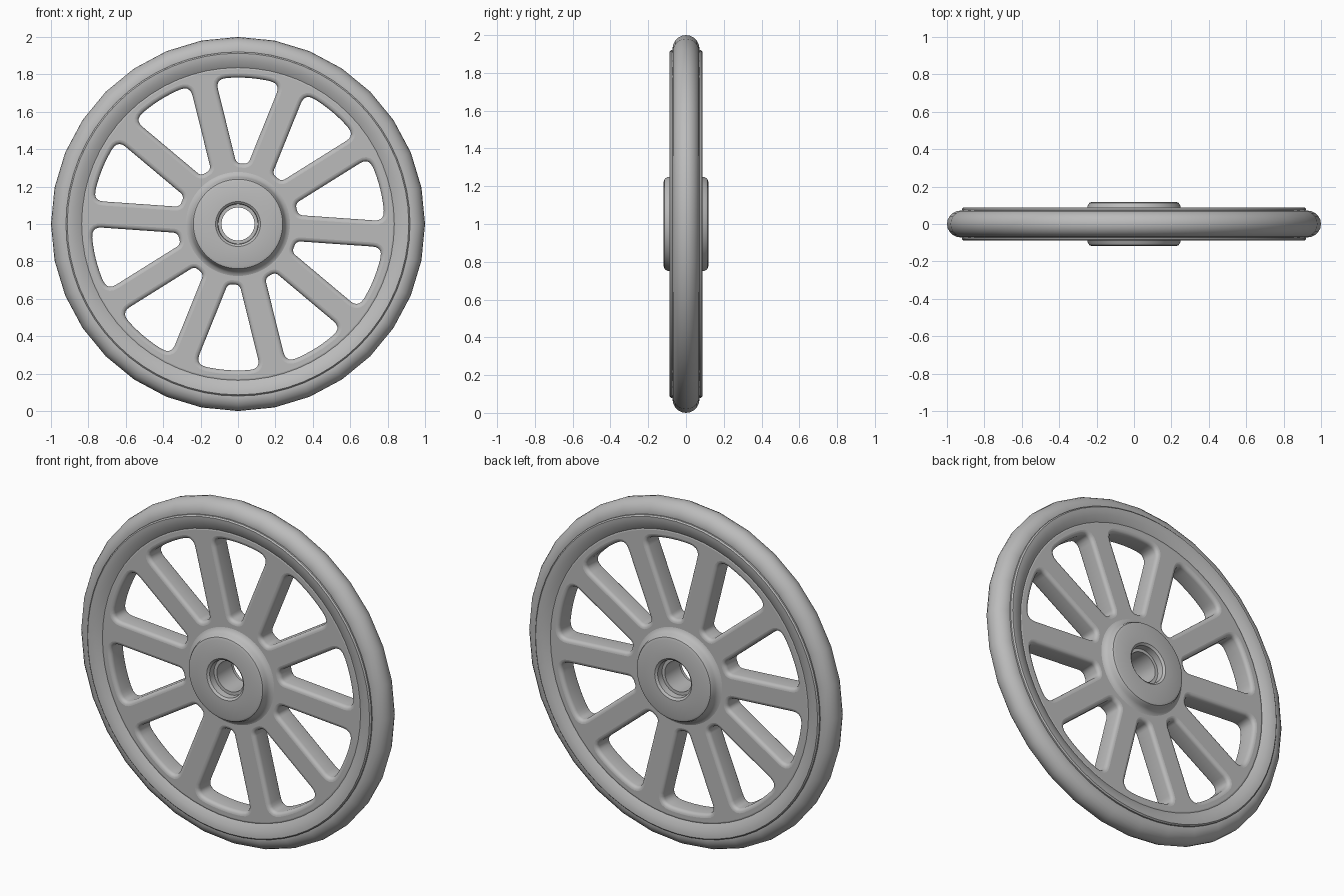
import bpy, bmesh, math
from math import pi, sin, cos, asin, radians
from mathutils import Vector

cube = bpy.data.objects.get("Cube")
if cube:
    bpy.data.objects.remove(cube)

grey = bpy.data.materials.new("plain_grey")
grey.use_nodes = True
grey.diffuse_color = (0.5, 0.5, 0.5, 1)
grey.node_tree.nodes["Principled BSDF"].inputs["Base Color"].default_value = (0.5, 0.5, 0.5, 1)

AXLE = Vector((0, 0, 1))


def finish(obj, angle=35):
    """Select, smooth and colour a finished part."""
    bpy.ops.object.select_all(action='DESELECT')
    obj.select_set(True)
    bpy.context.view_layer.objects.active = obj
    if obj.type == 'CURVE':
        bpy.ops.object.convert(target='MESH')
        obj = bpy.context.object
    obj.data.materials.clear()
    obj.data.materials.append(grey)
    bpy.ops.object.shade_smooth_by_angle(angle=radians(angle))


def lathe(name, half, segments):
    """Turn a closed (radius, depth) outline, mirrored front to back, about the axle."""
    outline = half + [(r, -y) for r, y in reversed(half) if y > 1e-5]
    bm = bmesh.new()
    rings = [[bm.verts.new((r * cos(a), y, r * sin(a))) for r, y in outline]
             for a in (2 * pi * i / segments for i in range(segments))]
    for i in range(segments):
        ring, after = rings[i], rings[(i + 1) % segments]
        for j in range(len(outline)):
            k = (j + 1) % len(outline)
            bm.faces.new((ring[j], ring[k], after[k], after[j]))
    bmesh.ops.recalc_face_normals(bm, faces=bm.faces)
    mesh = bpy.data.meshes.new(name)
    bm.to_mesh(mesh)
    bm.free()
    obj = bpy.data.objects.new(name, mesh)
    bpy.context.collection.objects.link(obj)
    obj.location = AXLE
    finish(obj)


def polar(r, a):
    return Vector((r * cos(a), r * sin(a)))


def round_corners(corners, steps=5):
    """Round each (point, cut) corner of a loop."""
    points = []
    for i, (p, cut) in enumerate(corners):
        if not cut:
            points.append(p)
            continue
        a = p + (corners[i - 1][0] - p).normalized() * cut
        b = p + (corners[(i + 1) % len(corners)][0] - p).normalized() * cut
        for s in range(steps + 1):
            t = s / steps
            points.append(a * (1 - t) ** 2 + p * 2 * t * (1 - t) + b * t * t)
    return points


# Tyre: rounded tube
arc = [pi * i / 10 for i in range(11)]
lathe("tyre", [(0.925 + 0.075 * cos(a), 0.072 * max(sin(a), 0)) for a in arc], 32)

# Rim: raised band sloping in towards the spokes
lathe("rim", [(0.92, 0), (0.92, 0.08), (0.913, 0.087), (0.9, 0.086),
              (0.87, 0.08), (0.835, 0.06), (0.82, 0.05), (0.82, 0)], 64)

# Hub: rounded boss with a flared foot and a stepped bore
lathe("hub", [(0.088, 0), (0.088, 0.07), (0.106, 0.07), (0.108, 0.108), (0.12, 0.118),
              (0.225, 0.118), (0.239, 0.113), (0.247, 0.1), (0.251, 0.085),
              (0.262, 0.07), (0.28, 0.061), (0.3, 0.058), (0.3, 0)], 64)

# Spoked web: flat disc with ten rounded openings and soft edges
SPOKES, HALF_WIDTH, EDGE = 10, 0.07, 0.022
INNER, OUTER = 0.325, 0.783
sector = pi / SPOKES
inner_half = sector - asin(HALF_WIDTH / INNER)
outer_half = sector - asin(HALF_WIDTH / OUTER)
loops = [[polar(r, 2 * pi * i / 64) for i in range(64)] for r in (0.85, 0.2)]
for k in range(SPOKES):
    mid = radians(14) + 2 * sector * k
    corners = [(polar(INNER, mid + inner_half), 0.025), (polar(INNER, mid - inner_half), 0.025)]
    for s in range(-4, 5):
        cut = 0.055 if abs(s) == 4 else 0
        a = outer_half * (s / 4 if cut else s / 5)
        corners.append((polar(OUTER, mid + a), cut))
    loops.append(round_corners(corners))

curve = bpy.data.curves.new("spoked_web", 'CURVE')
curve.dimensions = '2D'
curve.fill_mode = 'BOTH'
curve.extrude = 0.062 - EDGE
curve.bevel_depth = EDGE
curve.bevel_resolution = 3
curve.offset = -EDGE
for loop in loops:
    spline = curve.splines.new('POLY')
    spline.points.add(len(loop) - 1)
    for point, p in zip(spline.points, loop):
        point.co = (p.x, p.y, 0, 1)
    spline.use_cyclic_u = True
web = bpy.data.objects.new("spoked_web", curve)
bpy.context.collection.objects.link(web)
web.location = AXLE
web.rotation_euler.x = pi / 2
finish(web)
